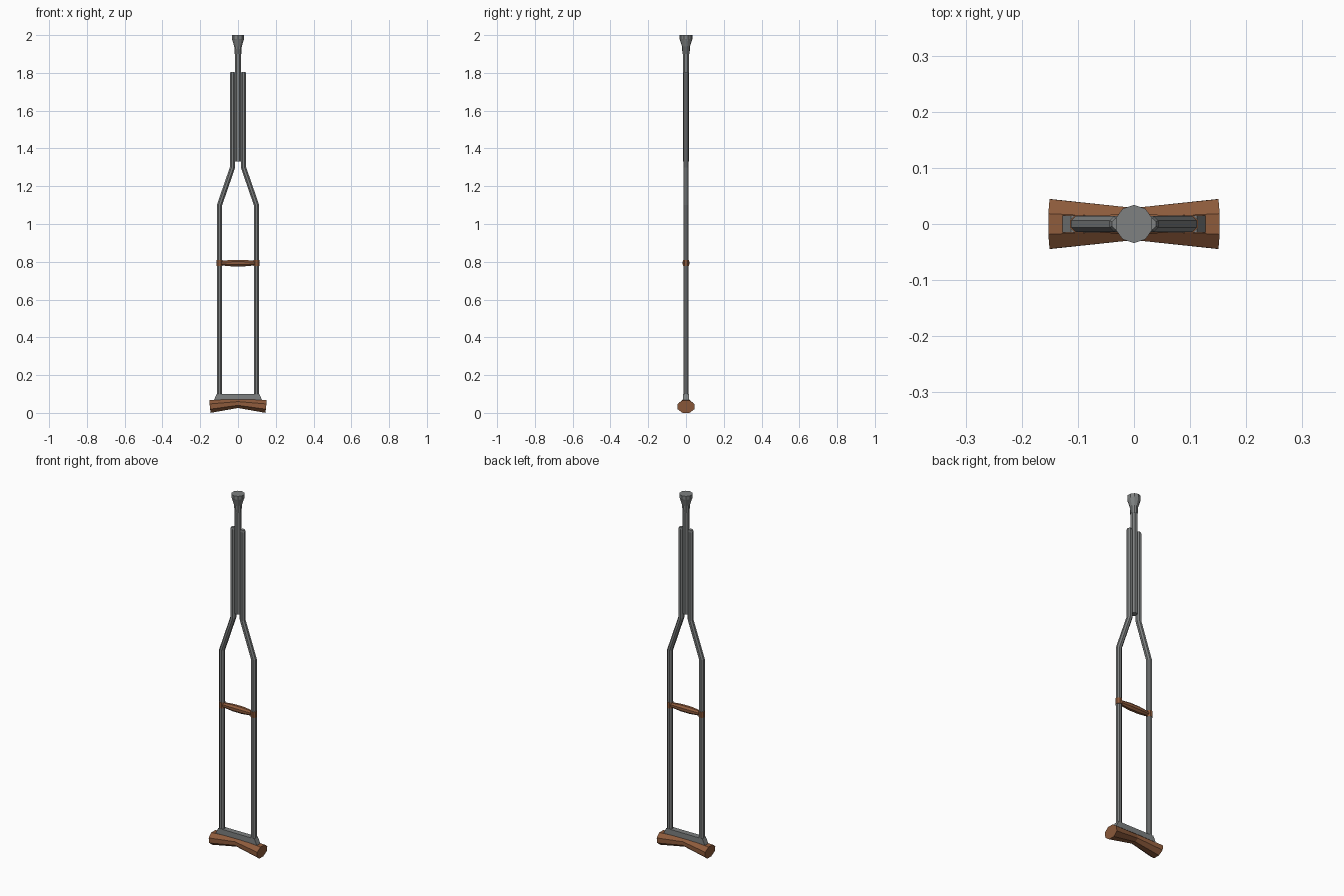
import bpy, bmesh, math
from mathutils import Vector

if "Cube" in bpy.data.objects:
    bpy.data.objects.remove(bpy.data.objects["Cube"])


def material(name, rgb):
    m = bpy.data.materials.new(name)
    m.diffuse_color = (*rgb, 1)
    m.use_nodes = True
    m.node_tree.nodes["Principled BSDF"].inputs["Base Color"].default_value = m.diffuse_color
    return m


METAL = material("grey metal", (0.21, 0.22, 0.22))
BROWN = material("brown padding", (0.27, 0.105, 0.045))


def finish(name, bm, mat):
    bmesh.ops.recalc_face_normals(bm, faces=bm.faces)
    me = bpy.data.meshes.new(name)
    bm.to_mesh(me)
    bm.free()
    me.materials.append(mat)
    ob = bpy.data.objects.new(name, me)
    bpy.context.collection.objects.link(ob)
    return ob


def loft(name, rings, mat, sides=8):
    """Rings of (centre, in-plane axis u, in-plane axis v), capped at both ends."""
    bm = bmesh.new()
    loops = []
    for c, u, v in rings:
        c, u, v = Vector(c), Vector(u), Vector(v)
        loop = []
        for i in range(sides):
            a = 2 * math.pi * (i + 0.5) / sides
            loop.append(bm.verts.new(c + u * math.cos(a) + v * math.sin(a)))
        loops.append(loop)
    for p, q in zip(loops, loops[1:]):
        for i in range(sides):
            j = (i + 1) % sides
            bm.faces.new((p[i], p[j], q[j], q[i]))
    bm.faces.new(loops[0])
    bm.faces.new(loops[-1])
    return finish(name, bm, mat)


def upright(name, points, mat, sides=8):
    """Vertical tube through (x, z, radius) points."""
    return loft(name, [((x, 0, z), (r, 0, 0), (0, r, 0)) for x, z, r in points], mat, sides)


R = 0.0155

for s, side in ((-1, "left"), (1, "right")):
    # Bent side tubes, with a chamfered upper end
    upright(side + "_tube", [(s * 0.098, 0.095, R), (s * 0.098, 1.1, R), (s * 0.029, 1.3, R),
                             (s * 0.029, 1.797, R), (s * 0.029, 1.806, R * 0.7)], METAL)
    # Grip collars around the tubes
    upright(side + "_grip_collar", [(s * 0.098, 0.777, 0.0175), (s * 0.098, 0.81, 0.0175)], BROWN)

# Hand grip, thicker in the middle
loft("hand_grip", [((x, 0, 0.793), (0, r, 0), (0, 0, r))
                   for x, r in ((-0.09, 0.013), (-0.03, 0.019), (0.03, 0.019), (0.09, 0.013))], BROWN)

# Underarm pad, narrow in the middle with ends drooping
loft("underarm_pad", [((-0.149, 0, 0.0335), (0, 0.048, 0), (-0.004, 0, 0.036)),
                      ((0, 0, 0.05), (0, 0.031, 0), (0, 0, 0.026)),
                      ((0.149, 0, 0.0335), (0, 0.048, 0), (0.004, 0, 0.036))], BROWN)

# Tapered bracket between pad and tubes
bm = bmesh.new()
bmesh.ops.create_cube(bm, size=1)
for v in bm.verts:
    top = v.co.z > 0
    v.co = (math.copysign(0.112 if top else 0.132, v.co.x),
            math.copysign(0.0155, v.co.y), 0.101 if top else 0.058)
finish("pad_bracket", bm, METAL)

# Centre post with flared foot
upright("centre_post", [(0, 1.33, 0.0185), (0, 1.94, 0.0185)], METAL)
upright("foot_tip", [(0, 1.9, 0.019), (0, 1.94, 0.021), (0, 1.975, 0.032),
                     (0, 1.98, 0.034), (0, 2.0, 0.034)], METAL, 10)
